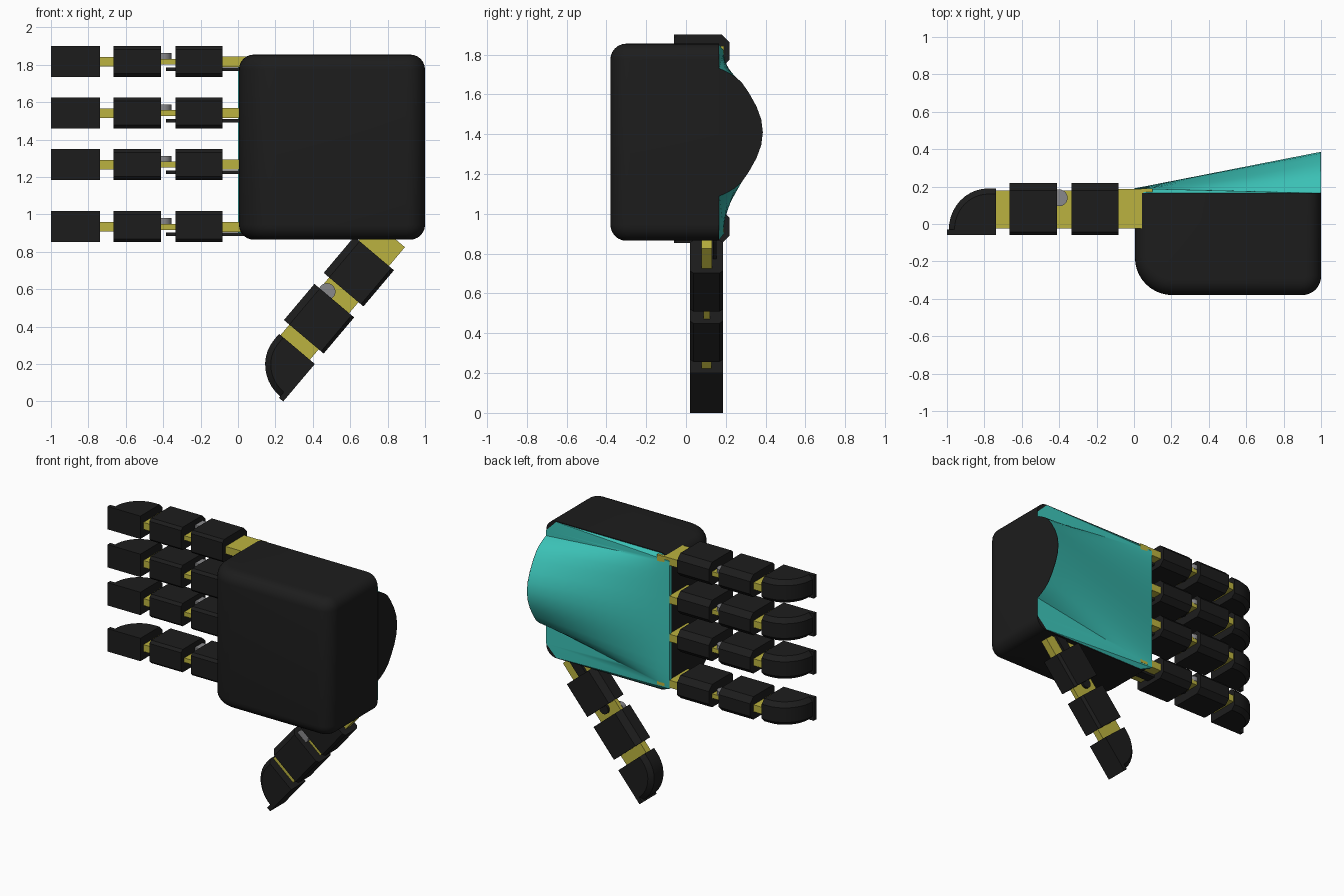
import bpy, bmesh
from math import sin, cos, pi
from mathutils import Matrix, Vector

if "Cube" in bpy.data.objects:
    bpy.data.objects.remove(bpy.data.objects["Cube"])


def material(name, rgb):
    m = bpy.data.materials.new(name)
    m.diffuse_color = (*rgb, 1)
    m.use_nodes = True
    m.node_tree.nodes["Principled BSDF"].inputs["Base Color"].default_value = m.diffuse_color
    return m


BLACK = material("black_plastic", (0.012, 0.012, 0.012))
YELLOW = material("yellow_plastic", (0.50, 0.45, 0.05))
TEAL = material("teal_plastic", (0.045, 0.55, 0.48))
GREY = material("grey_metal", (0.25, 0.25, 0.26))


def add(name, mesh, mat=Matrix(), smooth=False):
    ob = bpy.data.objects.new(name, mesh)
    bpy.context.collection.objects.link(ob)
    ob.matrix_world = mat
    if smooth:
        bpy.ops.object.select_all(action='DESELECT')
        ob.select_set(True)
        bpy.context.view_layer.objects.active = ob
        bpy.ops.object.shade_smooth_by_angle(angle=0.6)
    return ob


def to_mesh(bm, name, mat):
    bmesh.ops.recalc_face_normals(bm, faces=bm.faces)
    me = bpy.data.meshes.new(name)
    bm.to_mesh(me)
    bm.free()
    me.materials.append(mat)
    return me


def prism(bm, points, vec):
    """Extrude a flat loop of 3D points along vec."""
    f = bm.faces.new([bm.verts.new(p) for p in points])
    r = bmesh.ops.extrude_face_region(bm, geom=[f])
    bmesh.ops.translate(bm, vec=vec, verts=[v for v in r['geom'] if isinstance(v, bmesh.types.BMVert)])


def box(bm, x0, x1, y0, y1, z0, z1):
    prism(bm, [(x0, y0, z0), (x1, y0, z0), (x1, y1, z0), (x0, y1, z0)], (0, 0, z1 - z0))


def arc(cx, cy, rx, ry, a0, a1, n):
    return [(cx + rx * cos(a0 + (a1 - a0) * i / n), cy + ry * sin(a0 + (a1 - a0) * i / n)) for i in range(n + 1)]


# Palm: rounded outline seen from above, rounded over at top and bottom
BACK, ZLO, ZHI = 0.165, 0.865, 1.855
outline = [(1.0, BACK), (0.005, BACK)]
outline += arc(0.205, -0.18, 0.2, 0.2, pi, 1.5 * pi, 10)
outline += arc(0.9, -0.28, 0.1, 0.1, 1.5 * pi, 2 * pi, 8)
bm = bmesh.new()
prism(bm, [(x, y, ZLO) for x, y in outline], (0, 0, ZHI - ZLO))
rim = [e for e in bm.edges if abs(e.verts[0].co.z - e.verts[1].co.z) < 1e-5
       and not all(v.co.y > BACK - 1e-4 for v in e.verts)]
bmesh.ops.bevel(bm, geom=rim, offset=0.08, segments=6, profile=0.5, affect='EDGES')
add("palm", to_mesh(bm, "palm", BLACK), smooth=True)

# Back-of-hand cover: flat at the knuckles, bell-shaped at the wrist
half = [(0.32, 0.167), (0.313, 0.185), (0.30, 0.212), (0.28, 0.245), (0.25, 0.28), (0.20, 0.315),
        (0.13, 0.354), (0.065, 0.378)]
bell = [(1.41 + d, y) for d, y in half] + [(1.41, 0.386)] + [(1.41 - d, y) for d, y in reversed(half)]
N, STEPS = len(bell), 12
bm = bmesh.new()
grid = []
for s in range(STEPS + 1):
    t = s / STEPS
    row = []
    for i, (z, y) in enumerate(bell):
        z0 = 1.36 + 0.46 * (z - 1.41) / 0.32
        row.append(bm.verts.new((t, 0.19 + (y - 0.19) * t, z0 + (z - z0) * t)))
    grid.append(row)
for a, b in zip(grid, grid[1:]):
    for i in range(N - 1):
        bm.faces.new((a[i], a[i + 1], b[i + 1], b[i]))
# flat feet beside the bell, and thin knuckle edge
for sgn, k in ((1, 0), (-1, N - 1)):
    rimpts = [bm.verts.new((x, y, 1.36 + sgn * dz)) for x, y, dz in
              ((0, BACK, 0.46), (0.08, BACK, 0.49), (0.92, 0.167, 0.49), (1, 0.167, 0.41))]
    for a, b in zip(rimpts, rimpts[1:]):
        bm.faces.new((grid[0][k], a, b))
    for a, b in zip(grid, grid[1:]):
        if a is grid[0]:
            bm.faces.new((a[k], rimpts[3], b[k]))
        else:
            bm.faces.new((a[k], rimpts[3], b[k]))
bm.faces.new([bm.verts.new(p) for p in
              ((0, BACK, 0.9), (0, 0.19, 0.9), (0, 0.19, 1.82), (0, BACK, 1.82))])
add("back_cover", to_mesh(bm, "back_cover", TEAL), smooth=True)

# Black wrist cap closing the bell
bm = bmesh.new()
prism(bm, [(0.998, y, z) for z, y in bell], (0.003, 0, 0))
add("wrist_cap", to_mesh(bm, "wrist_cap", BLACK))

# Finger pieces, modelled along -x and centred on z = 0
W = 0.0825
parts = []
section = [(-0.06, 0.065), (-0.042, W), (0.18, W), (0.218, 0.045)]
section += [(y, -z) for y, z in reversed(section)]
for label, x0 in (("lower_segment", -0.335), ("middle_segment", -0.665)):
    bm = bmesh.new()
    prism(bm, [(x0, y, z) for y, z in section], (0.253, 0, 0))
    parts.append((label, to_mesh(bm, label, BLACK), False))

# fingertip: flat pad with a rounded, chamfered top
bm = bmesh.new()
box(bm, -1.0, -0.738, -0.06, -0.03, -W, W)
prof = [(-0.738, -0.035), (-0.738, 0.19)] + arc(-0.78, -0.03, 0.21, 0.22, pi / 2, pi, 10)
tip = bmesh.new()
prism(tip, [(x, y, -W) for x, y in prof], (0, 0, 2 * W))
top = [e for e in tip.edges if abs(e.verts[0].co.z - e.verts[1].co.z) < 1e-5
       and all(v.co.y > -0.031 for v in e.verts)]
bmesh.ops.bevel(tip, geom=top, offset=0.03, segments=1, affect='EDGES')
tm = to_mesh(tip, "tip_top", BLACK)
bm.from_mesh(tm)
bpy.data.meshes.remove(tm)
parts.append(("fingertip", to_mesh(bm, "fingertip", BLACK), True))

# yellow inner bones and knuckle tab
bm = bmesh.new()
box(bm, -0.76, -0.60, -0.025, 0.18, -0.026, 0.024)
box(bm, -0.60, -0.30, -0.025, 0.18, -0.017, 0.015)
box(bm, -0.30, 0.05, -0.025, 0.187, -0.028, 0.026)
box(bm, 0.04, 0.1, 0.172, 0.19, -0.028, 0.026)
parts.append(("bone", to_mesh(bm, "bone", YELLOW), False))

# pull link with a round end
bm = bmesh.new()
link = arc(0.03, 0.085, 0.035, 0.035, -pi / 2, pi / 2, 10) + arc(-0.35, 0.085, 0.035, 0.035, pi / 2, 1.5 * pi, 10)
prism(bm, [(x, y, -0.05) for x, y in link], (0, 0, 0.018))
parts.append(("pull_link", to_mesh(bm, "pull_link", BLACK), False))

# joint screw
bm = bmesh.new()
prism(bm, [(x, y, 0.01) for x, y in arc(-0.40, 0.14, 0.045, 0.045, 0, 2 * pi * 23 / 24, 23)], (0, 0, 0.035))
parts.append(("joint_screw", to_mesh(bm, "joint_screw", GREY), True))

# Four fingers and the angled thumb share the same pieces
ax, ay = Vector((0.645, 0, 0.764)), Vector((-0.764, 0, 0.645))
thumb = Matrix((ax, ay, ax.cross(ay))).transposed().to_4x4()
thumb.translation = (0.841, 0.103, 0.803)
places = {"thumb": thumb}
for label, z in (("index", 1.8175), ("middle", 1.5425), ("ring", 1.2675), ("little", 0.935)):
    places[label] = Matrix.Translation((0, 0, z))
for digit, m in places.items():
    for label, mesh, smooth in parts:
        add(f"{digit}_{label}", mesh, m, smooth)
